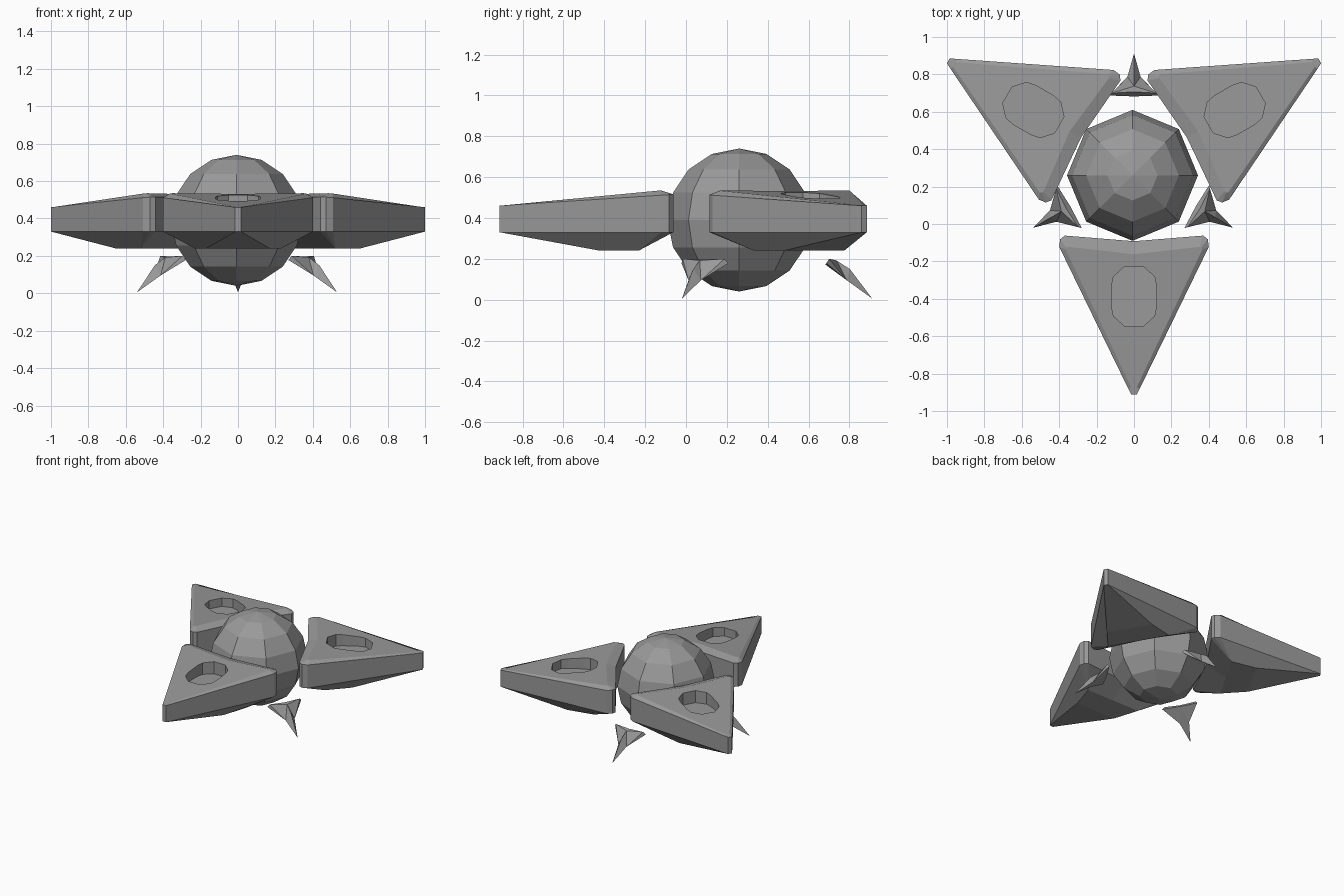
import bpy, bmesh, math

if "Cube" in bpy.data.objects:
    bpy.data.objects.remove(bpy.data.objects["Cube"])

grey = bpy.data.materials.new("mid_grey")
grey.diffuse_color = (0.32, 0.32, 0.32, 1)
grey.use_nodes = True
grey.node_tree.nodes["Principled BSDF"].inputs["Base Color"].default_value = grey.diffuse_color


def finish(bm, name):
    """Clean the bmesh and turn it into flat shaded mesh data."""
    bmesh.ops.remove_doubles(bm, verts=bm.verts[:], dist=0.0005)
    bmesh.ops.recalc_face_normals(bm, faces=bm.faces[:])
    me = bpy.data.meshes.new(name)
    bm.to_mesh(me)
    bm.free()
    me.materials.append(grey)
    return me


def place(me, name, loc, turn=0):
    ob = bpy.data.objects.new(name, me)
    bpy.context.collection.objects.link(ob)
    ob.location = loc
    ob.rotation_euler.z = math.radians(turn)
    return ob


def loop(half, middle=None):
    """Closed outline from its right half, mirrored in x."""
    mid = [middle] if middle else []
    return half + mid + [(-x, y) for x, y in reversed(half)]


def ring(bm, pts, height):
    return [bm.verts.new((x, y, height(y))) for x, y in pts]


def bridge(bm, a, b):
    n = len(a)
    for i in range(n):
        j = (i + 1) % n
        bm.faces.new((a[i], a[j], b[j], b[i]))


# Wing: tip at the local origin, body running along +y
def wing_mesh():
    bm = bmesh.new()
    outline = loop([(.015, 0), (.03, .03), (.40, .79), (.395, .83), (.37, .85)], (0, .82))
    keel = loop([(.17, .49), (.17, .49), (.23, .68), (.23, .68), (.23, .68)], (0, .68))
    deck = loop([(.008, .02), (.015, .04), (.365, .775), (.36, .785), (.35, .79)], (0, .75))
    port = loop([(.05, .365), (.11, .42), (.12, .47), (.12, .58), (.11, .63), (.05, .685)])

    def slope(y):
        return .46 + .095 * y

    bottom = ring(bm, keel, lambda y: .24)
    low = ring(bm, outline, lambda y: .33)
    high = ring(bm, outline, lambda y: .46 + .065 * y)
    top = ring(bm, deck, slope)
    for a, b in ((bottom, low), (low, high), (high, top)):
        bridge(bm, a, b)
    bm.faces.new((bottom[0], bottom[2], bottom[5], bottom[8], bottom[10]))
    # Recessed port in the deck
    rim = ring(bm, port, slope)
    floor = ring(bm, port, lambda y: .43)
    bridge(bm, rim, floor)
    bm.faces.new(floor)
    edges = [bm.edges.get((r[i], r[i - 1])) for r in (top, rim) for i in range(len(r))]
    bmesh.ops.triangle_fill(bm, edges=edges, use_beauty=True, normal=(0, 0, 1))
    return finish(bm, "wing")


# Claw: sharp tip at the local origin, two side prongs at the inner end
def claw_mesh():
    bm = bmesh.new()
    v = bm.verts.new
    tip, ridge, hub = v((0, 0, .005)), v((0, .11, .15)), v((0, .175, .192))
    back_top, back_low = v((0, .205, .197)), v((0, .23, .172))
    for s in (1, -1):
        waist = v((s * .035, .125, .095))
        prong_top, prong_low = v((s * .118, .212, .2)), v((s * .132, .225, .178))
        for f in ((tip, waist, ridge), (waist, hub, ridge), (waist, prong_low, prong_top),
                  (waist, prong_top, hub), (hub, prong_top, back_top),
                  (back_top, prong_top, prong_low, back_low),
                  (tip, back_low, waist), (waist, back_low, prong_low)):
            bm.faces.new(f)
    return finish(bm, "claw")


# Central faceted ball
bm = bmesh.new()
bmesh.ops.create_uvsphere(bm, u_segments=8, v_segments=8, radius=.35)
place(finish(bm, "core_ball"), "core_ball", (-.008, .26, .39))

wing = wing_mesh()
place(wing, "front_wing", (0, -.912, 0))
place(wing, "right_wing", (.993, .872, 0), 120)
place(wing, "left_wing", (-.993, .872, 0), -120)

claw = claw_mesh()
place(claw, "back_claw", (0, .912, 0), 180)
place(claw, "right_claw", (.53, -.02, 0), 60)
place(claw, "left_claw", (-.54, -.02, 0), -60)
